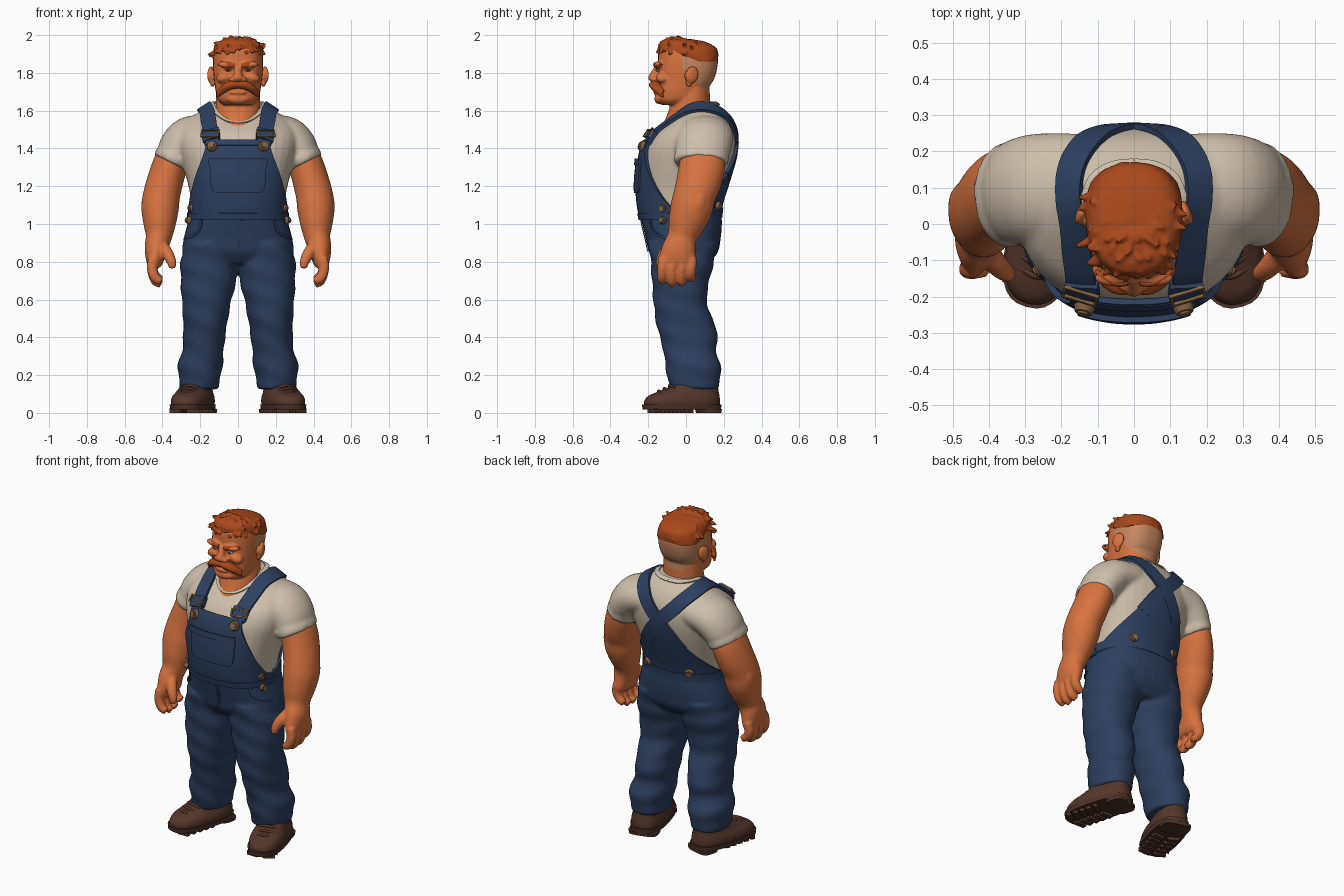
import bpy, bmesh, math, random
from mathutils import Vector, Matrix, Euler
from mathutils.bvhtree import BVHTree

random.seed(4)
if "Cube" in bpy.data.objects:
    bpy.data.objects.remove(bpy.data.objects["Cube"])


def material(name, *rgb):
    m = bpy.data.materials.new(name)
    m.use_nodes = True
    m.diffuse_color = (*rgb, 1)
    bsdf = next(n for n in m.node_tree.nodes if n.type == 'BSDF_PRINCIPLED')
    bsdf.inputs["Base Color"].default_value = (*rgb, 1)
    bsdf.inputs["Roughness"].default_value = 0.8
    return m


SKIN = material("skin", .68, .17, .05)
STUBBLE = material("shaved_scalp", .56, .24, .12)
HAIR = material("ginger_hair", .4, .065, .011)
CLOTH = material("cream_cotton", .62, .52, .41)
DENIM = material("blue_denim", .026, .05, .116)
BROWN = material("boot_leather", .09, .037, .023)
SOLE = material("boot_sole", .072, .032, .021)
BRASS = material("aged_brass", .23, .125, .055)
DARK = material("dark_eye", .05, .025, .015)


def spline(rows, n=4):
    """Smooth interpolation of rows of any length."""
    p = [Vector(r) for r in rows]
    p = [p[0] * 2 - p[1]] + p + [p[-1] * 2 - p[-2]]
    out = []
    for a, b, c, d in zip(p, p[1:], p[2:], p[3:]):
        for k in range(n):
            t = k / n
            out.append((b * 2 + (c - a) * t + (a * 2 - b * 5 + c * 4 - d) * t**2
                        + (b * 3 - a - c * 3 + d) * t**3) * .5)
    return out + [p[-2]]


def bend(v, power):
    return math.copysign(abs(v) ** (2 / power), v)


def loft(bm, rows, power=2, turn=False, n=32, folds=0):
    """Closed tube through rows of x, y, z, half width, half depth."""
    pts = spline(rows)
    rings = []
    for i, p in enumerate(pts):
        c, u, v = Vector(p[:3]), Vector((1, 0, 0)), Vector((0, 1, 0))
        if turn:
            t = Vector(pts[min(i + 1, len(pts) - 1)][:3]) - Vector(pts[max(i - 1, 0)][:3])
            t.normalize()
            v = (v - t * v.dot(t)).normalized()
            u = v.cross(t)
        ring = []
        for k in range(n):
            a = math.tau * k / n
            s = 1 + folds * math.sin(c.z * 48 + 2 * math.sin(a + 1) + a)
            ring.append(bm.verts.new(c + u * (p[3] * s * bend(math.cos(a), power))
                                     + v * (p[4] * s * bend(math.sin(a), power))))
        rings.append(ring)
    for r, q in zip(rings, rings[1:]):
        for k in range(n):
            bm.faces.new((r[k], r[k - 1], q[k - 1], q[k]))
    bm.faces.new(rings[0])
    bm.faces.new(rings[-1])


def upright(bm, rows, x=0, **kw):
    """Loft of level rings given as z, half width, front y, back y."""
    loft(bm, [(x, (f + b) / 2, z, w, (b - f) / 2) for z, w, f, b in rows], **kw)


def ball(bm, loc, size, rot=(0, 0, 0)):
    bmesh.ops.create_uvsphere(bm, u_segments=24, v_segments=14, radius=1,
                              matrix=Matrix.LocRotScale(Vector(loc), Euler(rot), Vector(size)))


def finish(name, bm, *mats, mirror=False, voxel=0, relax=0, solid=0, rule=None):
    if mirror:
        new = bmesh.ops.duplicate(bm, geom=bm.verts[:] + bm.edges[:] + bm.faces[:])["geom"]
        bmesh.ops.scale(bm, vec=(-1, 1, 1), verts=[g for g in new if isinstance(g, bmesh.types.BMVert)])
        bmesh.ops.reverse_faces(bm, faces=[g for g in new if isinstance(g, bmesh.types.BMFace)])
    if not solid:
        bmesh.ops.recalc_face_normals(bm, faces=bm.faces)
    me = bpy.data.meshes.new(name)
    bm.to_mesh(me)
    bm.free()
    ob = bpy.data.objects.new(name, me)
    bpy.context.collection.objects.link(ob)
    if voxel:
        mod = ob.modifiers.new("union", 'REMESH')
        mod.mode, mod.voxel_size = 'VOXEL', voxel
    if relax:
        mod = ob.modifiers.new("relax", 'SMOOTH')
        mod.factor, mod.iterations = .5, relax
    if solid:
        mod = ob.modifiers.new("thickness", 'SOLIDIFY')
        mod.thickness, mod.offset = solid, 1
    me = bpy.data.meshes.new_from_object(ob.evaluated_get(bpy.context.evaluated_depsgraph_get()))
    ob.modifiers.clear()
    ob.data = me
    me.materials.clear()
    for m in mats:
        me.materials.append(m)
    for f in me.polygons:
        f.material_index = rule(f.center) if rule else 0
    me.shade_smooth()
    me.set_sharp_from_angle(angle=.8)
    return BVHTree.FromPolygons([v.co for v in me.vertices], [p.vertices[:] for p in me.polygons])


# Shirt: torso and sleeves
TORSO = [(1.0, .244, -.22, .17), (1.1, .246, -.24, .18), (1.2, .262, -.247, .21), (1.3, .29, -.24, .24),
         (1.4, .315, -.222, .26), (1.48, .315, -.175, .26), (1.54, .28, -.102, .242),
         (1.59, .21, -.04, .21), (1.64, .135, .01, .16)]
bm = bmesh.new()
upright(bm, TORSO, power=2.3)
for s in (1, -1):
    loft(bm, [(.15 * s, .1, 1.48, .1, .15), (.255 * s, .098, 1.458, .112, .152), (.31 * s, .09, 1.408, .108, .148),
              (.335 * s, .082, 1.362, .098, .14), (.34 * s, .081, 1.352, .103, .146),
              (.355 * s, .08, 1.322, .099, .142)], turn=True)
shirt = finish("shirt", bm, CLOTH, voxel=.011, relax=5)

# Trousers
bm = bmesh.new()
upright(bm, [(1.07, .252, -.245, .187), (1.0, .268, -.232, .19), (.92, .288, -.212, .183),
             (.85, .293, -.195, .168), (.79, .25, -.15, .12)], power=2.4)
LEG = [(.9, .148, .13, -.2, .165), (.8, .15, .154, -.187, .148), (.7, .156, .147, -.18, .124),
       (.6, .166, .132, -.173, .11), (.5, .172, .119, -.162, .138), (.42, .178, .113, -.144, .17),
       (.34, .184, .109, -.122, .158), (.25, .2, .119, -.109, .183), (.17, .204, .107, -.095, .181),
       (.125, .205, .1, -.085, .17)]
for s in (1, -1):
    loft(bm, [(x * s, (f + b) / 2, z, w, (b - f) / 2) for z, x, w, f, b in LEG], power=2.2, folds=.025)
trousers = finish("trousers", bm, DENIM, voxel=.011, relax=3)

TABLE = spline(TORSO, 8)


def surf(t, z, off):
    """Point on the torso at angle t from the front."""
    for a, b in zip(TABLE, TABLE[1:]):
        if z <= b[0]:
            r = a.lerp(b, (z - a[0]) / (b[0] - a[0]))
            break
    return Vector(((r[1] + off) * bend(math.sin(t), 2.3),
                   (r[2] + r[3]) / 2 - ((r[3] - r[2]) / 2 + off) * bend(math.cos(t), 2.3), z))


def patch(name, rows, off, thick, back=False, cols=32):
    """Cloth panel on the torso from rows of height and half angle in degrees."""
    bm = bmesh.new()
    grid = [[bm.verts.new(surf(math.radians(h) * (2 * j / cols - 1) + math.pi * back, z, off))
             for j in range(cols + 1)] for z, h in spline(rows)]
    for r, q in zip(grid, grid[1:]):
        for j in range(cols):
            bm.faces.new((r[j], r[j + 1], q[j + 1], q[j]))
    finish(name, bm, DENIM, solid=thick)


# Bib, back panel, waistband and chest pocket
patch("bib", [(1.03, 92), (1.07, 91), (1.1, 78), (1.2, 57), (1.3, 40), (1.38, 30), (1.44, 27)], .003, .018)
patch("bib_hem", [(1.415, 28), (1.443, 27)], .02, .006)
patch("back_panel", [(1.03, 92), (1.07, 91), (1.1, 74), (1.2, 44), (1.3, 22), (1.4, 8)], .003, .012, back=True)
patch("front_waistband", [(1.025, 92), (1.06, 92)], .01, .016)
patch("back_waistband", [(1.035, 92), (1.09, 88)], .006, .014, back=True)
patch("chest_pocket", [(1.165, 22), (1.185, 26), (1.25, 26), (1.34, 24)], .02, .01)
patch("pocket_hem", [(1.312, 25), (1.345, 24.5)], .029, .008)


def ribbon(name, tree, path, width, thick, off=.002, mirror=True, mat=DENIM):
    """Flat band that hugs a surface along a path."""
    bm = bmesh.new()
    pts = [tree.find_nearest(p) for p in spline(path, 8)]
    rows = []
    for i, (loc, nor, *_) in enumerate(pts):
        t = pts[min(i + 1, len(pts) - 1)][0] - pts[max(i - 1, 0)][0]
        side = t.cross(nor).normalized() * width / 2
        row = []
        for k in (-1, 0, 1):
            q, m, *_ = tree.find_nearest(loc + side * k)
            row.append(bm.verts.new(q + m * off))
        rows.append(row)
    for r, q in zip(rows, rows[1:]):
        for k in (0, 1):
            bm.faces.new((r[k], r[k + 1], q[k + 1], q[k]))
    finish(name, bm, mat, mirror=mirror, solid=thick)


# Collar, shoulder straps crossing at the back, and trouser seams
ribbon("collar", shirt, [(0, -.11, 1.535), (.06, -.09, 1.55), (.115, -.03, 1.59), (.135, .04, 1.63),
                         (.115, .12, 1.64), (.06, .16, 1.64), (0, .17, 1.64)], .024, .008, mat=CLOTH)
ribbon("straps", shirt, [(.138, -.21, 1.44), (.148, -.185, 1.49), (.16, -.13, 1.56), (.17, -.03, 1.61),
                         (.178, .08, 1.62), (.16, .17, 1.59), (.09, .24, 1.51), (0, .265, 1.42),
                         (-.07, .255, 1.33), (-.12, .23, 1.25)], .08, .016)
ribbon("strap_loops", shirt, [(.14, -.2, 1.445), (.15, -.18, 1.51)], .09, .03)
ribbon("pocket_seams", trousers, [(.2, -.2, 1.02), (.215, -.19, .97), (.25, -.14, .935), (.285, -.07, .925)], .014, .005)
ribbon("fly_seam", trousers, [(.02, -.24, 1.02), (.02, -.22, .93), (0, -.19, .86)], .014, .005, mirror=False)

# Brass buttons and strap buckles
bm = bmesh.new()
for x, y, z, r, lift in ((.138, -.235, 1.412, .03, .034), (.235, -.12, 1.085, .023, .022),
                         (.25, -.12, 1.018, .021, .02), (.15, .19, 1.09, .027, .022)):
    loc, nor, *_ = (shirt if z > 1.05 else trousers).find_nearest((x, y, z))
    spin = nor.to_track_quat('Z', 'Y')
    for h, k in ((lift, 1), (lift + .006, .6)):
        bmesh.ops.create_cone(bm, cap_ends=True, segments=20, radius1=r * k, radius2=r * k * .8,
                              depth=.018, matrix=Matrix.LocRotScale(loc + nor * h, spin, None))
finish("buttons", bm, BRASS, mirror=True)
bm = bmesh.new()
loc, nor, *_ = shirt.find_nearest((.146, -.19, 1.475))
frame = Matrix.LocRotScale(loc + nor * .034, nor.to_track_quat('Z', 'Y'), None)
for x, y, w, h in ((0, .02, .098, .008), (0, -.02, .098, .008), (.046, 0, .008, .045), (-.046, 0, .008, .045)):
    bmesh.ops.create_cube(bm, size=1, matrix=frame @ Matrix.LocRotScale(Vector((x, y, 0)), None, Vector((w, h, .01))))
finish("buckles", bm, BRASS, mirror=True)

# Arms and hands
bm = bmesh.new()
loft(bm, [(.325, .08, 1.42, .08, .11), (.358, .086, 1.32, .092, .122), (.385, .07, 1.23, .096, .12),
          (.405, .045, 1.15, .098, .112), (.413, .028, 1.08, .099, .112), (.415, .002, 1.0, .086, .098),
          (.42, -.02, .93, .069, .078), (.435, -.037, .87, .06, .09), (.44, -.045, .8, .045, .1),
          (.44, -.045, .77, .03, .09)], turn=True)
ball(bm, (.445, .055, 1.1), (.067, .065, .11), (-.3, 0, 0))
for i, drop in enumerate((.0, -.014, -.01, .012)):
    y = -.122 + .051 * i
    loft(bm, [(.448, y, .82, .028, .027), (.455, y - .003, .765, .028, .027), (.438, y - .005, .715 + drop, .026, .025),
              (.406, y - .004, .695 + drop, .021, .02)], turn=True, n=16)
loft(bm, [(.41, -.07, .89, .035, .035), (.375, -.115, .845, .032, .03), (.352, -.135, .8, .026, .025),
          (.347, -.138, .765, .018, .018)], turn=True, n=16)
finish("arms", bm, SKIN, mirror=True, voxel=.008, relax=4)

# Head, neck and facial forms; shaved sides coloured by position
bm = bmesh.new()
upright(bm, [(1.5, .115, -.14, .14), (1.55, .118, -.112, .14), (1.6, .119, -.092, .13), (1.72, .115, -.05, .125)])
upright(bm, [(1.63, .075, -.125, 0), (1.655, .104, -.15, .06), (1.7, .118, -.155, .1), (1.76, .126, -.152, .145),
             (1.82, .132, -.148, .164), (1.88, .131, -.148, .168), (1.93, .12, -.14, .145), (1.955, .08, -.09, .08)], power=2.5)
ball(bm, (0, -.14, 1.662), (.06, .028, .028))
ball(bm, (0, -.158, 1.697), (.045, .016, .012))
loft(bm, [(0, -.145, 1.84, .018, .018), (0, -.162, 1.805, .02, .024), (0, -.176, 1.773, .027, .026), (0, -.165, 1.752, .02, .02)], n=16)
for s in (1, -1):
    ball(bm, (.027 * s, -.165, 1.765), (.019, .022, .017))
    ball(bm, (.055 * s, -.148, 1.842), (.055, .024, .018), (0, -.1 * s, 0))
    ball(bm, (.075 * s, -.125, 1.775), (.042, .034, .028), (0, .3 * s, 0))
finish("head", bm, SKIN, STUBBLE, voxel=.007, relax=3,
       rule=lambda c: int(c.y > -.02 and 1.9 > c.z > 1.81 - 1.0 * c.y and abs(c.x) < .15))

# Ears
bm = bmesh.new()
ball(bm, (.143, .032, 1.79), (.015, .036, .046), (-.15, 0, .4))
ball(bm, (.134, .016, 1.75), (.014, .018, .025))
ball(bm, (.132, .01, 1.785), (.018, .018, .03))
finish("ears", bm, SKIN, mirror=True, voxel=.006, relax=2)

# Eyes, brows and moustache
for name, mat, y, size in (("eyes", CLOTH, -.149, (.018, .01, .006)), ("irises", DARK, -.155, (.009, .006, .006))):
    bm = bmesh.new()
    ball(bm, (.052, y, 1.814), size)
    finish(name, bm, mat, mirror=True)
bm = bmesh.new()
loft(bm, [(.018, -.161, 1.838, .01, .01), (.05, -.163, 1.843, .013, .01), (.085, -.146, 1.85, .01, .01),
          (.106, -.128, 1.843, .004, .005)], turn=True, n=14)
finish("eyebrows", bm, HAIR, mirror=True)
bm = bmesh.new()
for dz, dy in ((0, 0), (.006, .01), (-.008, .006)):
    loft(bm, [(-.01, -.168 + dy, 1.738 + dz, .013, .02), (.035, -.175 + dy, 1.737 + dz, .017, .022),
              (.075, -.157 + dy, 1.717 + dz, .016, .02), (.112, -.128 + dy, 1.688 + 2 * dz, .006, .007)], turn=True, n=16)
finish("moustache", bm, HAIR, mirror=True, voxel=.006, relax=2)

# Swept hair built from a cap and tapered tufts, sloping down to the back
bm = bmesh.new()
upright(bm, [(1.86, .13, -.03, .168), (1.9, .134, -.12, .17), (1.935, .126, -.143, .158),
             (1.965, .105, -.135, .1), (1.98, .06, -.11, .02)], power=2.3)
for i in range(110):
    a, up = random.uniform(0, math.tau), random.uniform(0, 1)
    r = math.cos(up * 1.35)
    p = Vector((.126 * r * math.sin(a), .012 - .15 * r * math.cos(a), 1.9 + .072 * math.sin(up * 1.35) + .008 * math.cos(a)))
    p.z -= .18 * max(0, p.y + .03) * up
    sweep = Vector((.5 * math.sin(a) + random.uniform(-.5, .5), -.3 * math.cos(a) - .25, 0))
    q = p + sweep * .05 + Vector((0, 0, random.uniform(.01, .022) if up > .3 else -.012))
    loft(bm, [(*p, .013, .013), (*p.lerp(q, .5), .012, .011), (*q, .004, .004)], turn=True, n=8)
finish("hair", bm, HAIR, voxel=.006, relax=1)


def turn_out(bm):
    bmesh.ops.rotate(bm, verts=bm.verts, cent=(.195, .12, 0), matrix=Matrix.Rotation(.27, 3, 'Z'))


# Boots with laces, soles, heels and treads
bm = bmesh.new()
upright(bm, [(.03, .094, -.23, .175), (.06, .1, -.234, .178), (.09, .095, -.21, .175), (.115, .083, -.15, .17),
             (.15, .076, -.07, .165), (.19, .07, -.05, .155)], x=.2, power=2.5)
turn_out(bm)
finish("boots", bm, BROWN, mirror=True, voxel=.009, relax=3)
bm = bmesh.new()
for y, z in ((-.155, .113), (-.125, .127), (-.095, .143)):
    loft(bm, [(.15, y + .015, z - .012, .008, .008), (.2, y, z + .003, .008, .008), (.25, y + .015, z - .012, .008, .008)],
         turn=True, n=8)
turn_out(bm)
finish("boot_laces", bm, BROWN, mirror=True)
bm = bmesh.new()
upright(bm, [(.018, .1, -.24, .182), (.045, .103, -.243, .184)], x=.2, power=2.6)
upright(bm, [(0, .085, .06, .178), (.02, .088, .055, .18)], x=.2, power=3.5)
for s in (-1, 1):
    for i in range(5):
        bmesh.ops.create_cube(bm, size=1, matrix=Matrix.LocRotScale(
            Vector((.2 + .046 * s, -.19 + .045 * i, .012)), Euler((0, 0, .3 * s)), Vector((.07, .028, .024))))
turn_out(bm)
finish("boot_soles", bm, SOLE, mirror=True)
